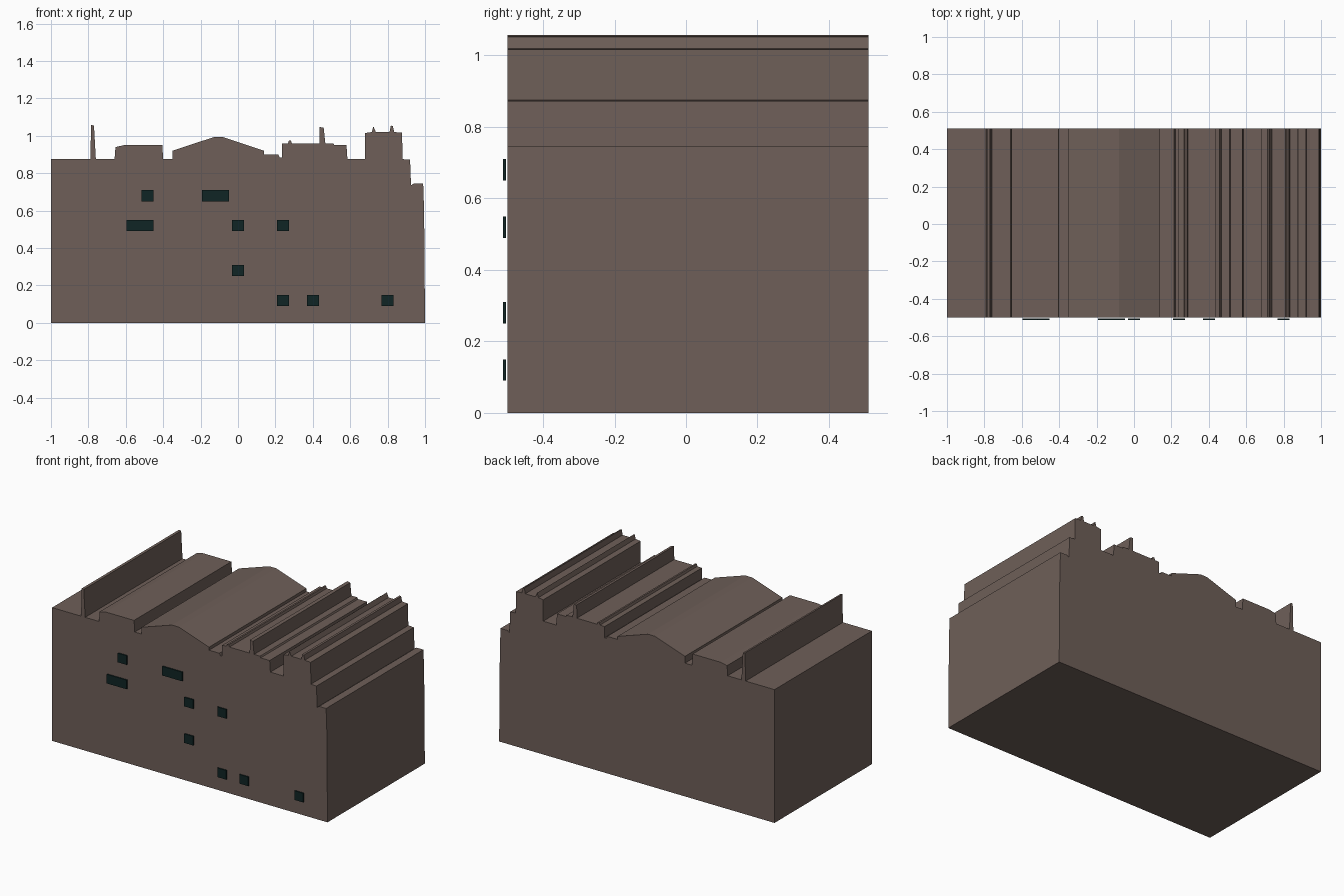
import bpy, bmesh


def material(name, rgb):
    m = bpy.data.materials.new(name)
    m.diffuse_color = (*rgb, 1)
    return m


stone = material("brown_stone", (0.156, 0.114, 0.098))
glass = material("dark_teal_glass", (0.005, 0.018, 0.018))


def extrude_profile(name, points, y0, y1, mat):
    """Extrude an x-z outline along y."""
    bm = bmesh.new()
    face = bm.faces.new([bm.verts.new((x, y0, z)) for x, z in points])
    ext = bmesh.ops.extrude_face_region(bm, geom=[face])
    verts = [v for v in ext["geom"] if isinstance(v, bmesh.types.BMVert)]
    bmesh.ops.translate(bm, verts=verts, vec=(0, y1 - y0, 0))
    bmesh.ops.recalc_face_normals(bm, faces=bm.faces)
    mesh = bpy.data.meshes.new(name)
    bm.to_mesh(mesh)
    bm.free()
    mesh.materials.append(mat)
    obj = bpy.data.objects.new(name, mesh)
    bpy.context.collection.objects.link(obj)
    return obj


# Building block: the skyline runs the full depth
skyline = [
    (-1, 0), (-1, .875),
    # thin chimney
    (-.79, .875), (-.785, 1.058), (-.77, 1.055), (-.76, .875),
    # left flat roof
    (-.66, .875), (-.655, .94), (-.61, .95), (-.405, .95), (-.40, .875),
    # gable
    (-.35, .875), (-.35, .92), (-.13, .993), (-.08, .993), (.14, .92), (.14, .9),
    # right flat roof with chimney
    (.215, .9), (.222, .885), (.235, .885), (.235, .958), (.267, .96),
    (.272, .975), (.283, .975), (.288, .96), (.435, .96), (.437, 1.047),
    (.458, 1.043), (.467, .96), (.51, .96), (.515, .95), (.58, .95), (.585, .875),
    # tower with two finials
    (.68, .875), (.68, 1.015), (.715, 1.02), (.724, 1.05), (.737, 1.02),
    (.81, 1.02), (.817, 1.055), (.828, 1.052), (.835, 1.02), (.877, 1.017),
    (.88, .875),
    # right-hand step
    (.92, .873), (.925, .735), (.94, .745), (.99, .745), (.995, .6), (1, 0),
]
extrude_profile("building_block", skyline, -.5, .51, stone)

# Windows: centre x, centre z, width
windows = [
    (-.483, .68, .064), (-.12, .68, .144), (-.523, .52, .144),
    (0, .52, .064), (.24, .52, .064), (0, .28, .064),
    (.24, .12, .064), (.4, .12, .064), (.8, .12, .064),
]
for i, (x, z, w) in enumerate(windows, 1):
    a, b, c, d = x - w / 2, x + w / 2, z - .03, z + .03
    extrude_profile(f"window_{i}", [(a, c), (b, c), (b, d), (a, d)], -.512, -.504, glass)
